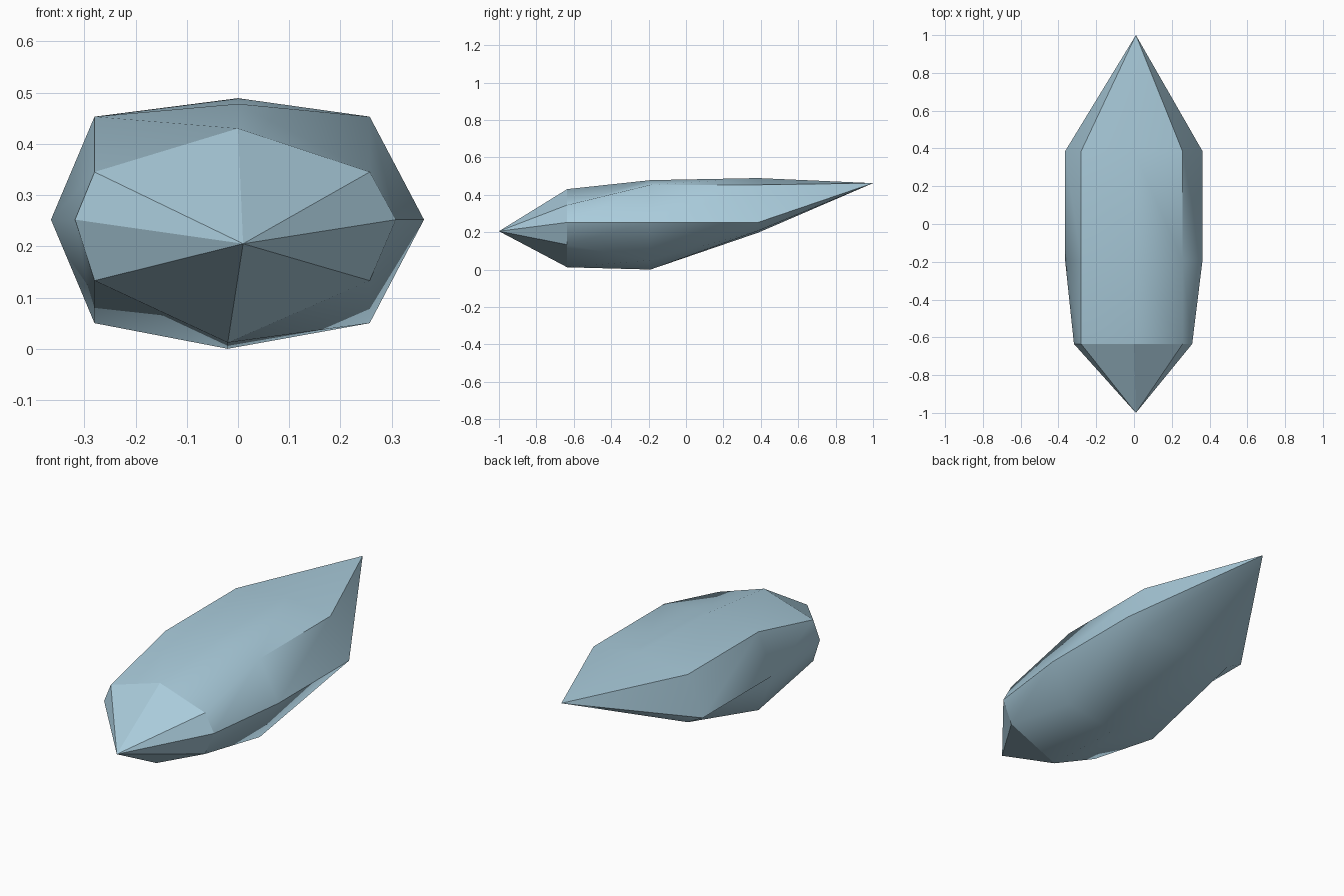
import bpy, bmesh, math

if "Cube" in bpy.data.objects:
    bpy.data.objects.remove(bpy.data.objects["Cube"])

mat = bpy.data.materials.new("pale blue")
mat.diffuse_color = (0.40, 0.60, 0.71, 1)
mat.use_nodes = True
mat.node_tree.nodes["Principled BSDF"].inputs["Base Color"].default_value = mat.diffuse_color


def ring(y, side_l, side_r, top, upper, lower, bottom):
    """Eight-sided section, counter-clockwise seen from the front."""
    return [(0, y, top), (-0.28, y, upper), (-side_l, y, 0.252), (-0.28, y, lower),
            (-0.02, y, bottom), (0.257, y, lower), (side_r, y, 0.252), (0.257, y, upper)]


front = ring(-0.635, 0.318, 0.308, 0.43, 0.345, 0.133, 0.012)
middle = ring(-0.19, 0.365, 0.363, 0.478, 0.453, 0.05, 0.0)
rear = ring(0.385, 0.365, 0.363, 0.489, 0.453, 0.207, 0.197)


def loft(name, rings, start=None, end=None, angle=None):
    """Skin the rings and close either end to a point."""
    bm = bmesh.new()
    rows = [[bm.verts.new(p) for p in r] for r in rings]
    for a, b in zip(rows, rows[1:]):
        for i in range(8):
            j = (i + 1) % 8
            bm.faces.new((a[i], a[j], b[j], b[i]))
    for tip, row in ((start, rows[0]), (end, rows[-1])):
        if tip:
            v = bm.verts.new(tip)
            for i in range(8):
                bm.faces.new((row[i], row[(i + 1) % 8], v))
    bmesh.ops.recalc_face_normals(bm, faces=bm.faces)
    # make sure the shell faces outward
    out = sum(f.normal.x * f.calc_center_median().x * f.calc_area() for f in bm.faces)
    if out < 0:
        bmesh.ops.reverse_faces(bm, faces=bm.faces)
    me = bpy.data.meshes.new(name)
    bm.to_mesh(me)
    bm.free()
    me.materials.append(mat)
    ob = bpy.data.objects.new(name, me)
    bpy.context.collection.objects.link(ob)
    if angle:
        bpy.ops.object.select_all(action='DESELECT')
        ob.select_set(True)
        bpy.context.view_layer.objects.active = ob
        bpy.ops.object.shade_smooth_by_angle(angle=math.radians(angle))
    return ob


# long softly shaded body running to the rear point
loft("body", [front, middle, rear], end=(0.01, 1.0, 0.462), angle=53)
# flat faceted nose
loft("nose", [front], start=(0.01, -1.0, 0.205))
